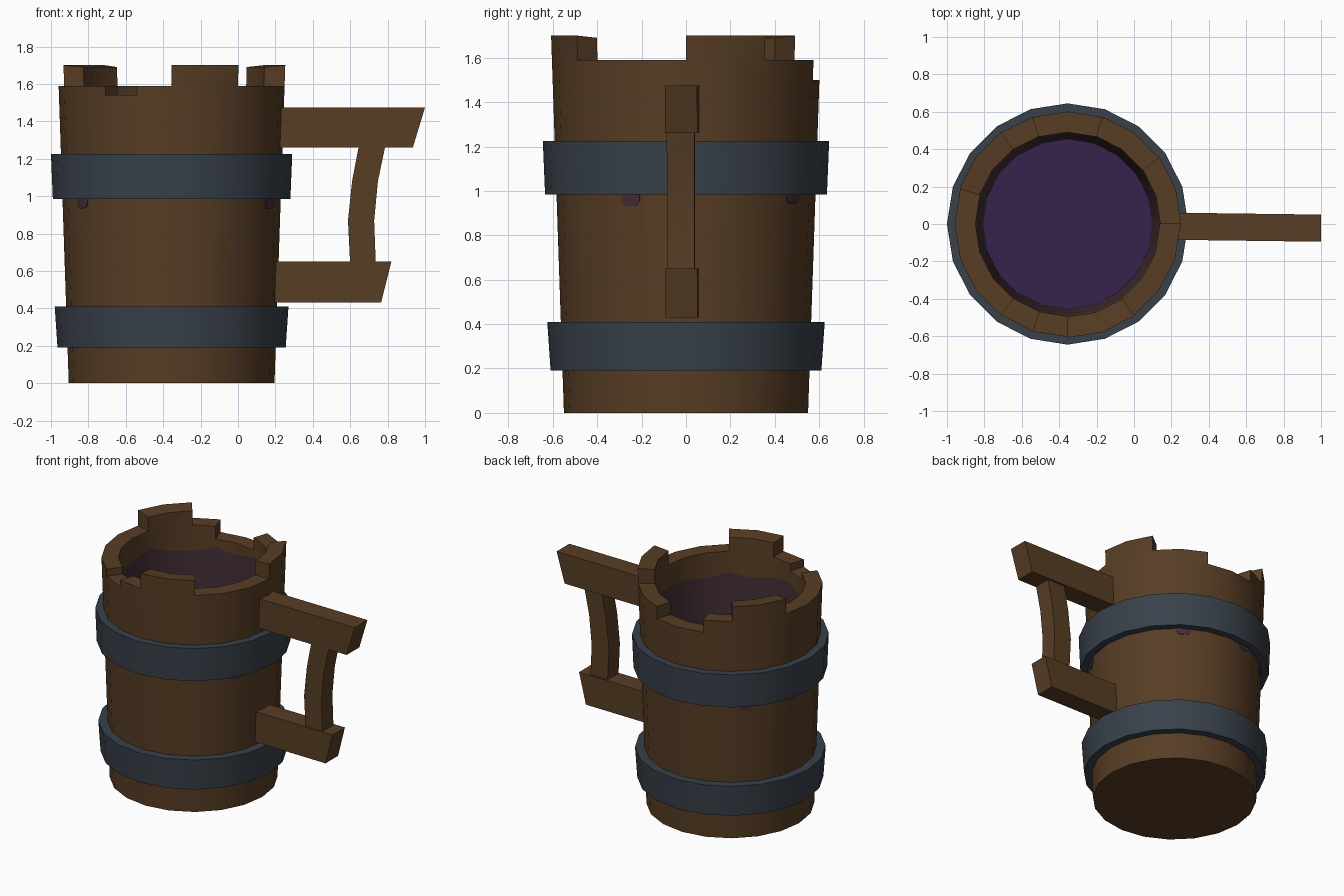
import bpy, bmesh, math

if "Cube" in bpy.data.objects:
    bpy.data.objects.remove(bpy.data.objects["Cube"])

CX, N = -0.355, 20          # mug axis and number of sides


def material(name, rgb):
    m = bpy.data.materials.new(name)
    m.diffuse_color = (*rgb, 1)
    m.use_nodes = True
    m.node_tree.nodes["Principled BSDF"].inputs["Base Color"].default_value = m.diffuse_color
    return m


WOOD = material("brown wood", (0.096, 0.047, 0.018))
IRON = material("dark iron", (0.040, 0.052, 0.068))
STAIN = material("wine stain", (0.056, 0.028, 0.036))
WINE = material("purple wine", (0.037, 0.016, 0.069))


def finish(name, bm, mats):
    bmesh.ops.remove_doubles(bm, verts=bm.verts, dist=1e-5)
    bmesh.ops.recalc_face_normals(bm, faces=bm.faces)
    me = bpy.data.meshes.new(name)
    bm.to_mesh(me)
    bm.free()
    ob = bpy.data.objects.new(name, me)
    bpy.context.collection.objects.link(ob)
    for m in mats:
        me.materials.append(m)
    bpy.ops.object.select_all(action='DESELECT')
    ob.select_set(True)
    bpy.context.view_layer.objects.active = ob
    bpy.ops.object.shade_smooth_by_angle(angle=math.radians(30))
    return ob


def polar(r, deg, z):
    a = math.radians(deg)
    return (CX + r * math.cos(a), r * math.sin(a), z)


def outer_r(z):
    return 0.55 + 0.034 * z


# Mug body: staves broken off at different heights, one ring per height
LEVELS = [0, 1.43, 1.50, 1.54, 1.59, 1.70]
top = [4] * N
for i in (0, 1, 7, 8, 15, 16):
    top[i] = 5                       # tall staves
top[4] = top[5] = 2                  # deep notch at the back
top[13] = 3                          # small notch at the front

bm = bmesh.new()
rings = {}
for lv, z in enumerate(LEVELS):
    for inner in (False, True):
        for i in range(N):
            zz = z
            if inner and lv == 0:
                zz = 0.25            # floor inside the mug
            if inner and lv == 1:
                zz += 0.025 * math.sin(2.3 * i) + 0.015 * math.sin(5.1 * i)
            if inner and lv == 5:
                zz -= 0.01
            r = 0.447 + 0.029 * zz if inner else outer_r(zz)
            rings[lv, inner, i] = bm.verts.new(polar(r, 360 / N * i, zz))


def wall(keys, mat=0):
    bm.faces.new([rings[k] for k in keys]).material_index = mat


for i in range(N):
    j = (i + 1) % N
    for lv in range(top[i]):
        wall([(lv, False, i), (lv, False, j), (lv + 1, False, j), (lv + 1, False, i)])
        wall([(lv, True, j), (lv, True, i), (lv + 1, True, i), (lv + 1, True, j)],
             1 if lv == 0 else 0)
    t = top[i]
    wall([(t, False, i), (t, False, j), (t, True, j), (t, True, i)])
    for lv in range(min(t, top[j]), max(t, top[j])):     # step between staves
        wall([(lv, False, j), (lv, True, j), (lv + 1, True, j), (lv + 1, False, j)])
wall([(0, False, i) for i in range(N)])
wall([(0, True, i) for i in range(N)], 2)
loose = [v for v in bm.verts if not v.link_faces]
bmesh.ops.delete(bm, geom=loose, context='VERTS')
finish("mug_body", bm, [WOOD, STAIN, WINE])


# Iron bands
def band(name, z0, z1, r0, r1):
    b = bmesh.new()
    prof = [(r0, z0), (r1, z1), (outer_r(z1) - 0.015, z1), (outer_r(z0) - 0.015, z0)]
    rows = [[b.verts.new(polar(r, 360 / N * i, z)) for r, z in prof] for i in range(N)]
    for i in range(N):
        p, q = rows[i], rows[(i + 1) % N]
        for k in range(4):
            m = (k + 1) % 4
            b.faces.new((p[k], q[k], q[m], p[m]))
    finish(name, b, [IRON])


band("upper_band", 0.985, 1.225, 0.635, 0.645)
band("lower_band", 0.19, 0.41, 0.61, 0.625)


# Handle parts: side outlines (x, z) extruded across y, slightly skewed
def plank(name, outline, y0, y1):
    b = bmesh.new()
    a, c = ([b.verts.new((x, y - 0.013 * (x - 0.25), z)) for x, z in outline]
            for y in (y0, y1))
    b.faces.new(a)
    b.faces.new(c[::-1])
    for k in range(len(a)):
        m = (k + 1) % len(a)
        b.faces.new((a[k], c[k], c[m], a[m]))
    finish(name, b, [WOOD])


plank("handle_upper_arm", [(0.17, 1.26), (0.935, 1.26), (1.0, 1.475), (0.17, 1.475)],
      -0.085, 0.06)
plank("handle_lower_arm", [(0.15, 0.43), (0.765, 0.43), (0.82, 0.65), (0.15, 0.65)],
      -0.085, 0.058)
left = [(0.60, 0.63), (0.588, 0.87), (0.61, 1.08), (0.648, 1.28)]
right = [(0.79, 1.28), (0.748, 1.08), (0.728, 0.87), (0.737, 0.63)]
plank("handle_grip", left + right, -0.08, 0.045)


# Wine drips below the upper band: thin plates hugging the faceted wall
def drip(name, angle, depth):
    b = bmesh.new()
    cols = []
    for k in range(8):
        deg = angle + (k - 3.5) * 1.3
        off = math.radians((deg % 18) - 9)
        flat = math.cos(math.radians(9)) / math.cos(off)
        low = 0.99 - depth * (0.5, 0.9, 1, 1, 1, 0.95, 0.9, 0.45)[k]
        cols.append([b.verts.new(polar(outer_r(z) * flat + d, deg, z))
                     for z, d in ((1.0, 0.005), (low, 0.005), (low, -0.002), (1.0, -0.002))])
    for p, q in zip(cols, cols[1:]):
        for n in range(4):
            m = (n + 1) % 4
            b.faces.new((p[n], p[m], q[m], q[n]))
    b.faces.new(cols[0])
    b.faces.new(cols[-1][::-1])
    finish(name, b, [STAIN])


for n, (ang, dep) in enumerate([(215, 0.055), (334.5, 0.06), (56, 0.05), (104, 0.035), (135, 0.055)]):
    drip(f"wine_drip_{n + 1}", ang, dep)
